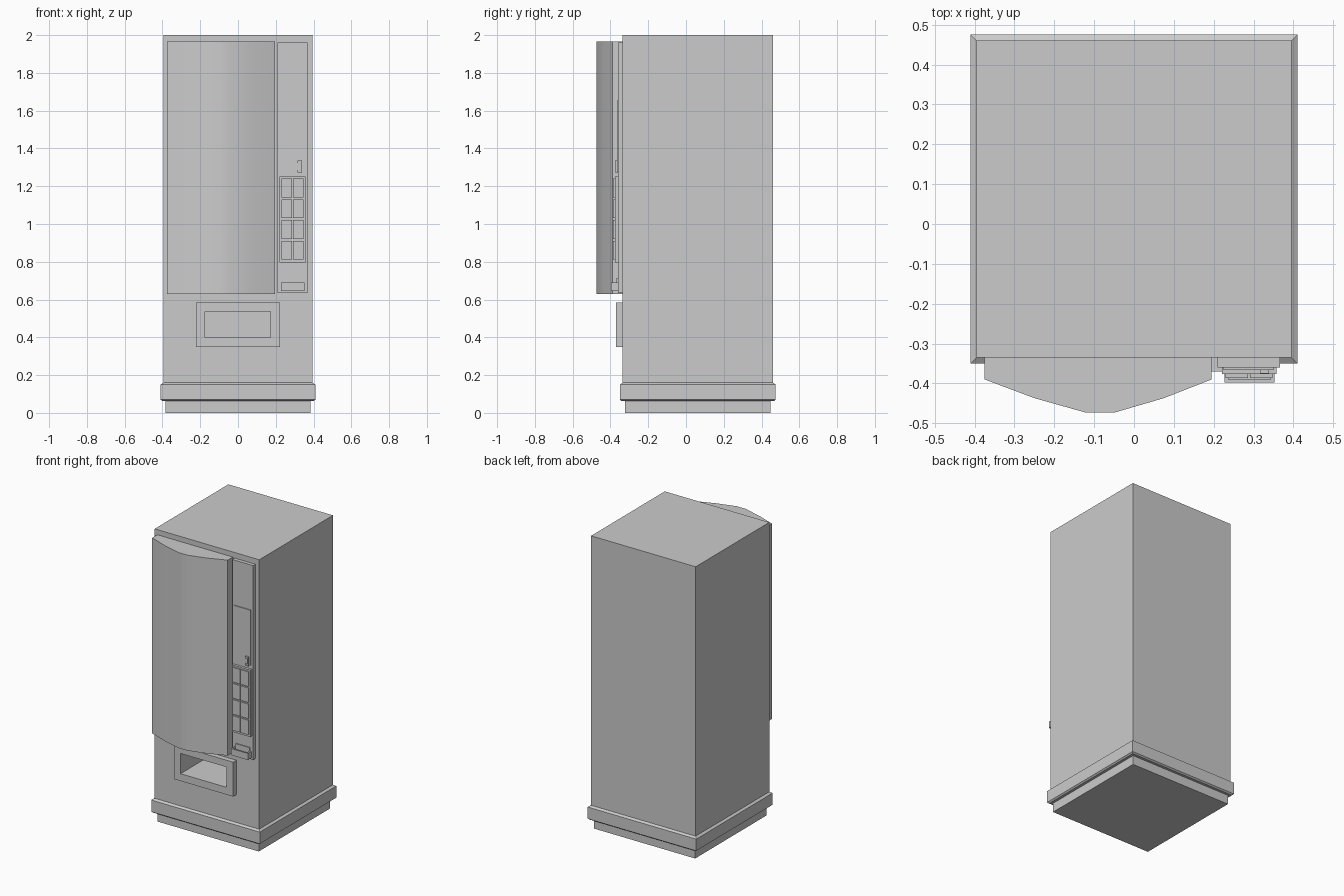
import bpy, bmesh

if "Cube" in bpy.data.objects:
    bpy.data.objects.remove(bpy.data.objects["Cube"])

CY = 0.0625  # depth centre of the cabinet


def finish(name, bm):
    bmesh.ops.recalc_face_normals(bm, faces=bm.faces)
    me = bpy.data.meshes.new(name)
    bm.to_mesh(me)
    bm.free()
    ob = bpy.data.objects.new(name, me)
    bpy.context.collection.objects.link(ob)
    return ob


def box(name, x, y, z):
    bm = bmesh.new()
    bmesh.ops.create_cube(bm, size=1)
    for v in bm.verts:
        v.co = [a[0] + (c + 0.5) * (a[1] - a[0]) for c, a in zip(v.co, (x, y, z))]
    return finish(name, bm)


def loft(name, rings):
    """Stack of rectangular rings given as (half width, height)."""
    bm = bmesh.new()
    loops = []
    for h, z in rings:
        d = h + 0.0025
        loops.append([bm.verts.new((sx * h, CY + sy * d, z))
                      for sx, sy in ((-1, -1), (1, -1), (1, 1), (-1, 1))])
    for a, b in zip(loops, loops[1:]):
        for i in range(4):
            j = (i + 1) % 4
            bm.faces.new((a[i], a[j], b[j], b[i]))
    bm.faces.new(loops[0])
    bm.faces.new(loops[-1])
    return finish(name, bm)


def extrude(name, pts, axis, lo, hi):
    """Extrude a profile: axis z uses (x, y) points, axis x uses (y, z) points."""
    bm = bmesh.new()
    put = (lambda p, t: (p[0], p[1], t)) if axis == 'z' else (lambda p, t: (t, p[0], p[1]))
    a = [bm.verts.new(put(p, lo)) for p in pts]
    b = [bm.verts.new(put(p, hi)) for p in pts]
    bm.faces.new(a)
    bm.faces.new(b)
    for i in range(len(pts)):
        j = (i + 1) % len(pts)
        bm.faces.new((a[i], a[j], b[j], b[i]))
    return finish(name, bm)


def cut(ob, cutter):
    m = ob.modifiers.new("opening", 'BOOLEAN')
    m.operation = 'DIFFERENCE'
    m.solver = 'EXACT'
    m.object = cutter
    cutter.hide_render = True
    cutter.hide_set(True)


# Cabinet with plinth and chamfered skirt
cabinet = loft("cabinet", [(0.383, 0), (0.383, 0.062), (0.40, 0.062), (0.41, 0.07),
                           (0.41, 0.15), (0.395, 0.16), (0.395, 2.0)])

# Bowed display door
door = extrude("curved_front_door",
               [(-0.375, -0.33), (-0.375, -0.39), (-0.25, -0.437), (-0.12, -0.4735),
                (-0.05, -0.4735), (0.075, -0.437), (0.195, -0.39), (0.195, -0.33)],
               'z', 0.63, 1.965)
bpy.context.view_layer.objects.active = door
door.select_set(True)
bpy.ops.object.shade_smooth_by_angle(angle=0.6)
door.select_set(False)

# Delivery chute: raised surround and deep opening
surround = box("delivery_surround", (-0.222, 0.222), (-0.37, -0.335), (0.35, 0.585))
opening = box("delivery_opening_cutter", (-0.175, 0.172), (-0.5, -0.08), (0.40, 0.538))
cut(surround, opening)
cut(cabinet, opening)

# Control panel with display plate
box("control_panel", (0.21, 0.367), (-0.36, -0.33), (0.635, 1.962))
box("display_plate", (0.225, 0.35), (-0.366, -0.355), (1.275, 1.655))

# Coin slot
coin = box("coin_slot", (0.316, 0.339), (-0.375, -0.36), (1.272, 1.335))
cut(coin, box("coin_slit_cutter", (0.312, 0.331), (-0.39, -0.368), (1.285, 1.322)))

# Keypad: backing and two columns of four buttons
box("keypad_backing", (0.221, 0.357), (-0.377, -0.355), (0.795, 1.252))
for row in range(4):
    for col in range(2):
        x, z = 0.229 + col * 0.062, 0.811 + row * 0.11
        box(f"button_{row}_{col}", (x, x + 0.057), (-0.386, -0.37), (z, z + 0.1))

# Coin return: open tray with back hood
tray = box("coin_return_tray", (0.227, 0.353), (-0.398, -0.355), (0.645, 0.69))
cut(tray, box("coin_tray_cutter", (0.237, 0.343), (-0.39, -0.367), (0.66, 0.75)))
box("coin_return_hood", (0.237, 0.343), (-0.367, -0.355), (0.68, 0.715))
